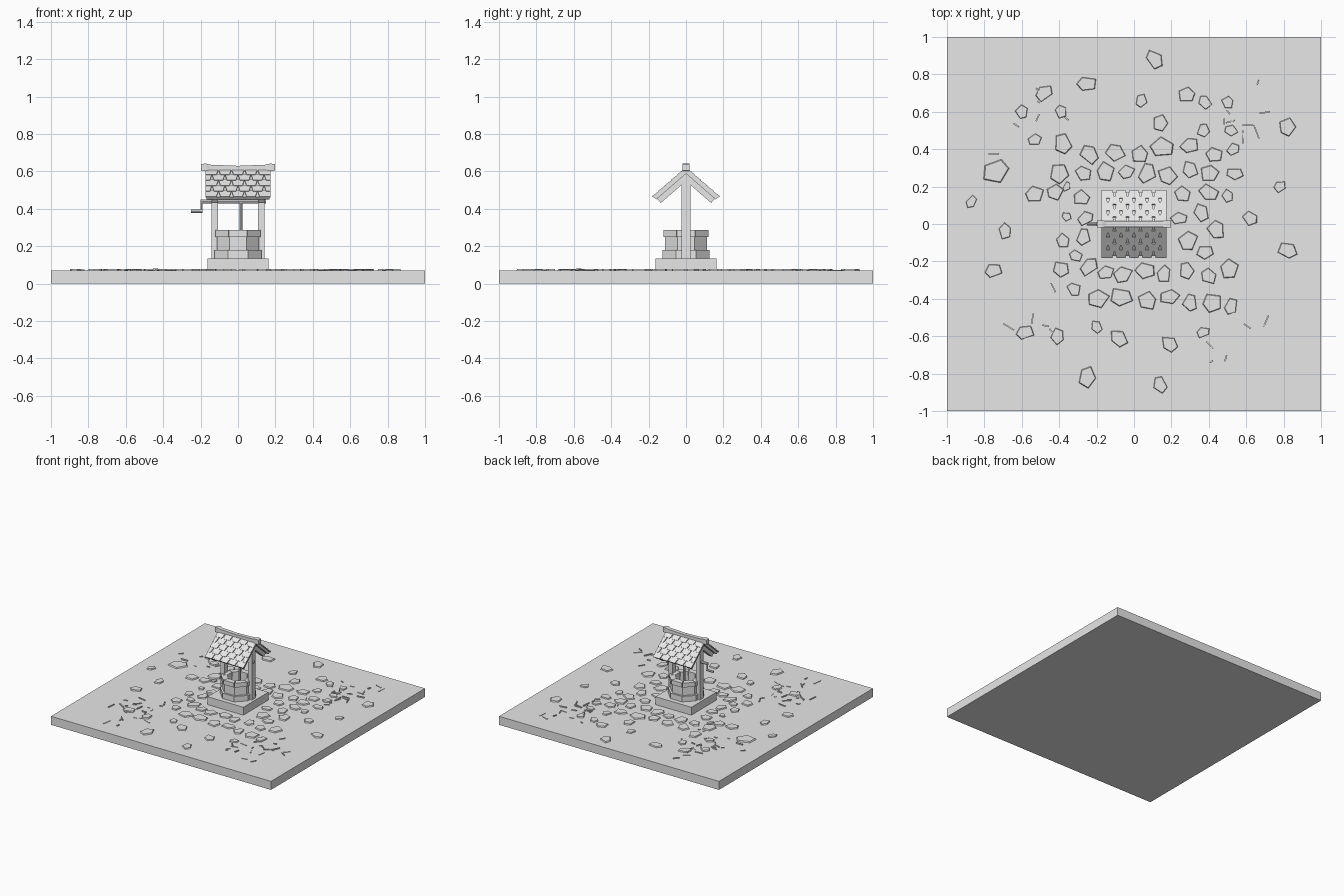
import bpy, bmesh, math, random
from mathutils import Vector, Matrix

if "Cube" in bpy.data.objects:
    bpy.data.objects.remove(bpy.data.objects["Cube"])

random.seed(7)
stone_grey = bpy.data.materials.new("plain grey")
stone_grey.diffuse_color = (0.8, 0.8, 0.8, 1)
stone_grey.use_nodes = True
stone_grey.node_tree.nodes["Principled BSDF"].inputs["Base Color"].default_value = stone_grey.diffuse_color


def finish(bm, name):
    bmesh.ops.recalc_face_normals(bm, faces=bm.faces)
    mesh = bpy.data.meshes.new(name)
    bm.to_mesh(mesh)
    bm.free()
    mesh.materials.append(stone_grey)
    ob = bpy.data.objects.new(name, mesh)
    bpy.context.collection.objects.link(ob)
    return ob


def loft(bm, low, high):
    """Closed solid between two matching outlines."""
    a = [bm.verts.new(p) for p in low]
    b = [bm.verts.new(p) for p in high]
    n = len(a)
    bm.faces.new(a[::-1])
    bm.faces.new(b)
    for i in range(n):
        bm.faces.new((a[i], a[(i + 1) % n], b[(i + 1) % n], b[i]))


def add_box(bm, lo, hi, mat=Matrix()):
    def ring(z):
        return [mat @ Vector(p) for p in ((lo[0], lo[1], z), (hi[0], lo[1], z),
                                          (hi[0], hi[1], z), (lo[0], hi[1], z))]
    loft(bm, ring(lo[2]), ring(hi[2]))


def box(name, lo, hi):
    bm = bmesh.new()
    add_box(bm, lo, hi)
    return finish(bm, name)


def rod(name, start, end, radius, sides=8):
    start, end = Vector(start), Vector(end)
    q = (end - start).to_track_quat('Z', 'Y')
    ring = [q @ Vector((radius * math.cos(t), radius * math.sin(t), 0))
            for t in (2 * math.pi * i / sides for i in range(sides))]
    bm = bmesh.new()
    loft(bm, [start + p for p in ring], [end + p for p in ring])
    return finish(bm, name)


# ground and plinth
box("ground_slab", (-1, -1, 0), (1, 1, 0.07))
box("well_plinth", (-0.163, -0.163, 0.07), (0.163, 0.163, 0.135))


# octagonal courses of wedge blocks
def course(name, inner, outer, z0, z1, gap):
    bm = bmesh.new()
    k = 1 / math.cos(math.pi / 8)
    for i in range(8):
        a = math.pi / 4 * i - math.pi / 8 + gap
        b = a + math.pi / 4 - 2 * gap
        pts = [(r * k * math.cos(t), r * k * math.sin(t))
               for r, t in ((inner, a), (outer, a), (outer, b), (inner, b))]
        loft(bm, [(x, y, z0) for x, y in pts], [(x, y, z1) for x, y in pts])
    finish(bm, name)


course("wall_footing", 0.08, 0.126, 0.135, 0.18, 0.0)
course("well_wall", 0.08, 0.111, 0.18, 0.25, 0.0)
course("well_rim", 0.076, 0.12, 0.25, 0.286, 0.02)

# posts, axle, rope and crank
for side, word in ((-1, "left"), (1, "right")):
    x = 0.125 * side
    box(word + "_post", (x - 0.018, -0.023, 0.135), (x + 0.018, 0.023, 0.6))
rod("axle", (-0.2, 0, 0.44), (0.15, 0, 0.44), 0.011)
rod("rope", (0.016, 0, 0.19), (0.016, 0, 0.44), 0.008)
rod("crank_arm", (-0.195, 0, 0.445), (-0.195, 0, 0.38), 0.006)
rod("crank_handle", (-0.25, 0, 0.387), (-0.189, 0, 0.387), 0.009)

# roof: boards, rafters and tapered shingles on both slopes
SLOPE = math.radians(41)
LENGTH = 0.232
rows, cols = 5, 5
for side, word in ((-1, "front"), (1, "back")):
    # local x along ridge, y down the slope, z outward
    down = Vector((0, side * math.cos(SLOPE), -math.sin(SLOPE)))
    out = Vector((0, side * math.sin(SLOPE), math.cos(SLOPE)))
    m = Matrix.Translation((0, 0, 0.612)) @ Matrix(
        ((1, 0, 0, 0), (0, down.y, out.y, 0), (0, down.z, out.z, 0), (0, 0, 0, 1)))
    bm = bmesh.new()
    add_box(bm, (-0.168, 0, -0.018), (0.168, LENGTH - 0.005, 0), m)
    finish(bm, word + "_roof_board")
    bm = bmesh.new()
    for x in (-0.125, 0.125):
        add_box(bm, (x - 0.018, 0, -0.048), (x + 0.018, LENGTH - 0.012, -0.016), m)
    finish(bm, word + "_rafters")
    bm = bmesh.new()
    step = (LENGTH - 0.01) / rows
    width = 0.348 / cols
    for r in range(rows):
        y0, y1 = 0.01 + r * step - 0.008, 0.01 + (r + 1) * step
        for c in range(cols + r % 2):
            x = -0.174 + (c + (0 if r % 2 else 0.5)) * width
            xa, xb = max(x - width / 2, -0.174), min(x + width / 2, 0.174)
            ta = xa + (0.011 if xa > -0.17 else 0)
            tb = xb - (0.011 if xb < 0.17 else 0)
            plan = ((xa, y0, 0), (xb, y0, 0), (tb, y1, 0.004), (ta, y1, 0.004))
            loft(bm, [m @ Vector((px, py, 0)) for px, py, _ in plan],
                 [m @ Vector((px, py, h + 0.006)) for px, py, h in plan])
    finish(bm, word + "_shingles")

# ridge beam, sagging slightly between thicker ends
bm = bmesh.new()
rings = []
for x, h, z in ((-0.198, .018, .622), (-0.17, .02, .622), (-0.15, .016, .62), (0, .015, .615),
                (0.15, .016, .62), (0.17, .02, .622), (0.198, .018, .622)):
    rings.append([bm.verts.new((x, a * h, z + b * h))
                  for a, b in ((-1, -1), (1, -1), (1, 1), (-1, 1))])
for p, q in zip(rings, rings[1:]):
    for i in range(4):
        bm.faces.new((p[i], p[(i + 1) % 4], q[(i + 1) % 4], q[i]))
bm.faces.new(rings[0])
bm.faces.new(rings[-1])
finish(bm, "ridge_beam")

# flat paving stones: x, y, radius
outer = [(.11, .88, .06), (-.25, .75, .06), (-.48, .7, .055), (.28, .69, .05), (.04, .66, .04),
         (.14, .54, .05), (.82, .52, .055), (-.6, .6, .04), (-.53, .45, .04), (-.74, .28, .08),
         (-.53, .16, .055), (-.87, .12, .04), (.78, .2, .04), (.62, .03, .045), (.82, -.14, .06),
         (-.69, -.04, .05), (-.75, -.25, .05), (.14, -.86, .05), (-.25, -.82, .065),
         (-.08, -.61, .06), (.19, -.64, .055), (.37, -.58, .04), (-.58, -.58, .055),
         (.52, -.44, .05), (-.2, -.55, .04), (-.41, -.6, .05), (-.39, .6, .04), (.38, .65, .045),
         (.5, .65, .04), (-.38, .43, .06), (.52, .5, .04), (.37, .5, .04)]
inner = [(-.24, .37, .06), (-.1, .38, .06), (.03, .37, .055), (.15, .41, .07), (.3, .42, .06),
         (.43, .37, .05), (.53, .4, .04), (-.4, .27, .06), (-.27, .27, .05), (-.15, .28, .06),
         (-.04, .28, .05), (.07, .27, .06), (.18, .26, .06), (.3, .29, .055), (.4, .27, .06),
         (.54, .27, .05), (-.42, .17, .05), (-.36, .2, .03), (-.28, .14, .05), (-.36, .04, .03),
         (-.26, .03, .05), (-.38, -.09, .045), (-.27, -.07, .05), (-.31, -.17, .04),
         (-.39, -.24, .05), (-.24, -.23, .06), (.26, .16, .05), (.4, .17, .06), (.5, .15, .04),
         (.24, .03, .05), (.36, .06, .055), (.44, -.03, .06), (.29, -.09, .06), (.38, -.15, .05),
         (.51, -.24, .06), (.4, -.28, .05), (.28, -.25, .05), (.16, -.27, .055), (.06, -.25, .06),
         (-.06, -.27, .06), (-.15, -.26, .05), (-.32, -.35, .045), (-.19, -.4, .065),
         (-.07, -.39, .07), (.07, -.41, .06), (.19, -.39, .06), (.3, -.42, .05), (.42, -.42, .06)]
for name, stones in (("outer_paving", outer), ("inner_paving", inner)):
    bm = bmesh.new()
    for x, y, r in stones:
        turn, squash = random.uniform(0, 6.28), random.uniform(0.7, 0.95)
        pts = []
        for i in range(5):
            t = 2 * math.pi * i / 5 + random.uniform(-0.25, 0.25)
            px, py = r * math.cos(t), r * squash * math.sin(t)
            pts.append((px * math.cos(turn) - py * math.sin(turn),
                        px * math.sin(turn) + py * math.cos(turn)))
        loft(bm, [(x + a, y + b, 0.066) for a, b in pts],
             [(x + a * 0.88, y + b * 0.88, 0.079) for a, b in pts])
    finish(bm, name)

# stone edges poking out of the ground towards the corners
bm = bmesh.new()
for sx in (-1, 1):
    for sy in (-1, 1):
        for i in range(24):
            x = sx * min(max(random.gauss(0.55, 0.12), 0.36), 0.85)
            y = sy * min(max(random.gauss(0.55, 0.14), 0.34), 0.85)
            h = random.uniform(0.008, 0.035)
            m = Matrix.Translation((x, y, 0)) @ Matrix.Rotation(random.uniform(0, 3.14), 4, 'Z')
            add_box(bm, (-h, -0.004, 0.064), (h, 0.004, random.uniform(0.073, 0.08)), m)
finish(bm, "buried_stone_edges")
